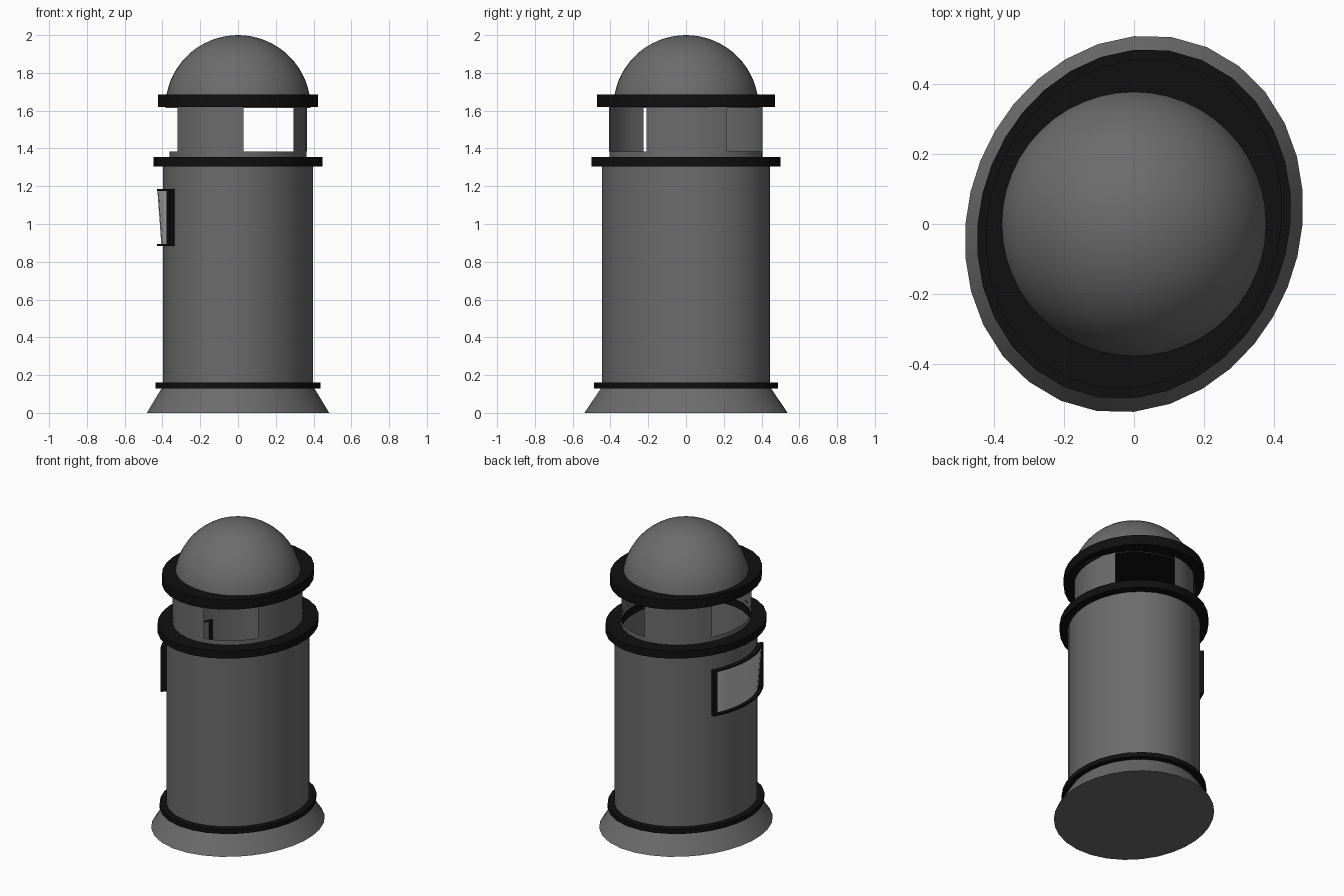
import bpy, bmesh, math

cube = bpy.data.objects.get("Cube")
if cube:
    bpy.data.objects.remove(cube)


def make_material(name, value):
    mat = bpy.data.materials.new(name)
    mat.use_nodes = True
    color = (value, value, value, 1)
    mat.diffuse_color = color
    mat.node_tree.nodes["Principled BSDF"].inputs["Base Color"].default_value = color
    return mat


GREY = make_material("grey_metal", 0.15)
BLACK = make_material("black_rubber", 0.005)
LIGHT = make_material("light_panel", 0.55)

# Oval plan: long axis turned a little from the y axis
LONG, SHORT, TURN = 1.13, 0.981, math.radians(70)


def oval(scale, angle):
    t = angle - TURN
    r = scale / math.hypot(math.cos(t) / LONG, math.sin(t) / SHORT)
    return r * math.cos(angle), r * math.sin(angle)


def sweep(name, profile, mat, start=0, end=360, closed=False, point=oval, segs=32):
    """Sweep a (scale, z) profile round the oval between two angles."""
    full = end - start == 360
    steps = segs if full else max(1, round((end - start) / 360 * segs * 1.5))
    bm = bmesh.new()
    rows = []
    for i in range(steps if full else steps + 1):
        a = math.radians(start + (end - start) * i / steps)
        rows.append([bm.verts.new((*point(s, a), z)) for s, z in profile])
    count = len(profile)
    for i in range(steps):
        p, q = rows[i], rows[(i + 1) % len(rows)]
        for j in range(count if closed else count - 1):
            k = (j + 1) % count
            bm.faces.new((p[j], q[j], q[k], p[k]))
    if closed and not full:
        bm.faces.new(rows[0])
        bm.faces.new(rows[-1])
    bmesh.ops.remove_doubles(bm, verts=bm.verts, dist=1e-5)
    bmesh.ops.recalc_face_normals(bm, faces=bm.faces)
    mesh = bpy.data.meshes.new(name)
    bm.to_mesh(mesh)
    bm.free()
    mesh.materials.append(mat)
    obj = bpy.data.objects.new(name, mesh)
    bpy.context.collection.objects.link(obj)
    bpy.ops.object.select_all(action="DESELECT")
    obj.select_set(True)
    bpy.context.view_layer.objects.active = obj
    bpy.ops.object.shade_smooth_by_angle(angle=math.radians(35))
    return obj


def band(name, inner, outer, low, high, mat=BLACK, **span):
    loop = [(inner, low), (outer, low), (outer, high), (inner, high)]
    return sweep(name, loop, mat, closed=True, **span)


# Flared foot with a closed underside, and the hollow body
sweep("flared_foot", [(0, 0), (0.485, 0), (0.4, 0.14)], GREY)
sweep("body", [(0.4, 0.13), (0.4, 1.33)], GREY)

# Black bands
band("bottom_band", 0.395, 0.438, 0.13, 0.16)
band("middle_band", 0.36, 0.45, 1.305, 1.355)
sweep("top_band", [(0, 1.62), (0.425, 1.62), (0.425, 1.685), (0, 1.685)], BLACK)

# Neck: a low curb and three piers between the openings
sweep("neck_curb", [(0.365, 1.33), (0.365, 1.385)], GREY)
for name, a, b in (("right_pier", -35.4, 33.4),
                   ("back_pier", 87, 151),
                   ("front_pier", 215, 274)):
    sweep(name, [(0.365, 1.385), (0.365, 1.63)], GREY, start=a, end=b)

# Round dome
R, Z = 0.385, 1.615
arc = [math.radians(90 * i / 16) for i in range(17)]
sweep("dome", [(R * math.cos(t), Z + R * math.sin(t)) for t in arc], GREY,
      point=lambda s, a: (s * math.cos(a), s * math.sin(a)), segs=48)

# Curved notice panel, leaning in at the bottom, in a black frame
A, B, EDGE = 148, 219, 3.5
sweep("notice_panel", [(0.406, 0.89), (0.427, 1.178)], LIGHT, start=A + 1, end=B - 1)
band("notice_bottom_lip", 0.395, 0.43, 0.883, 0.893, start=A, end=B)
band("notice_top_lip", 0.395, 0.43, 1.176, 1.184, start=A, end=B)
band("notice_back_end", 0.395, 0.432, 0.885, 1.182, start=A, end=A + EDGE)
band("notice_front_end", 0.395, 0.432, 0.885, 1.182, start=B - EDGE, end=B)
